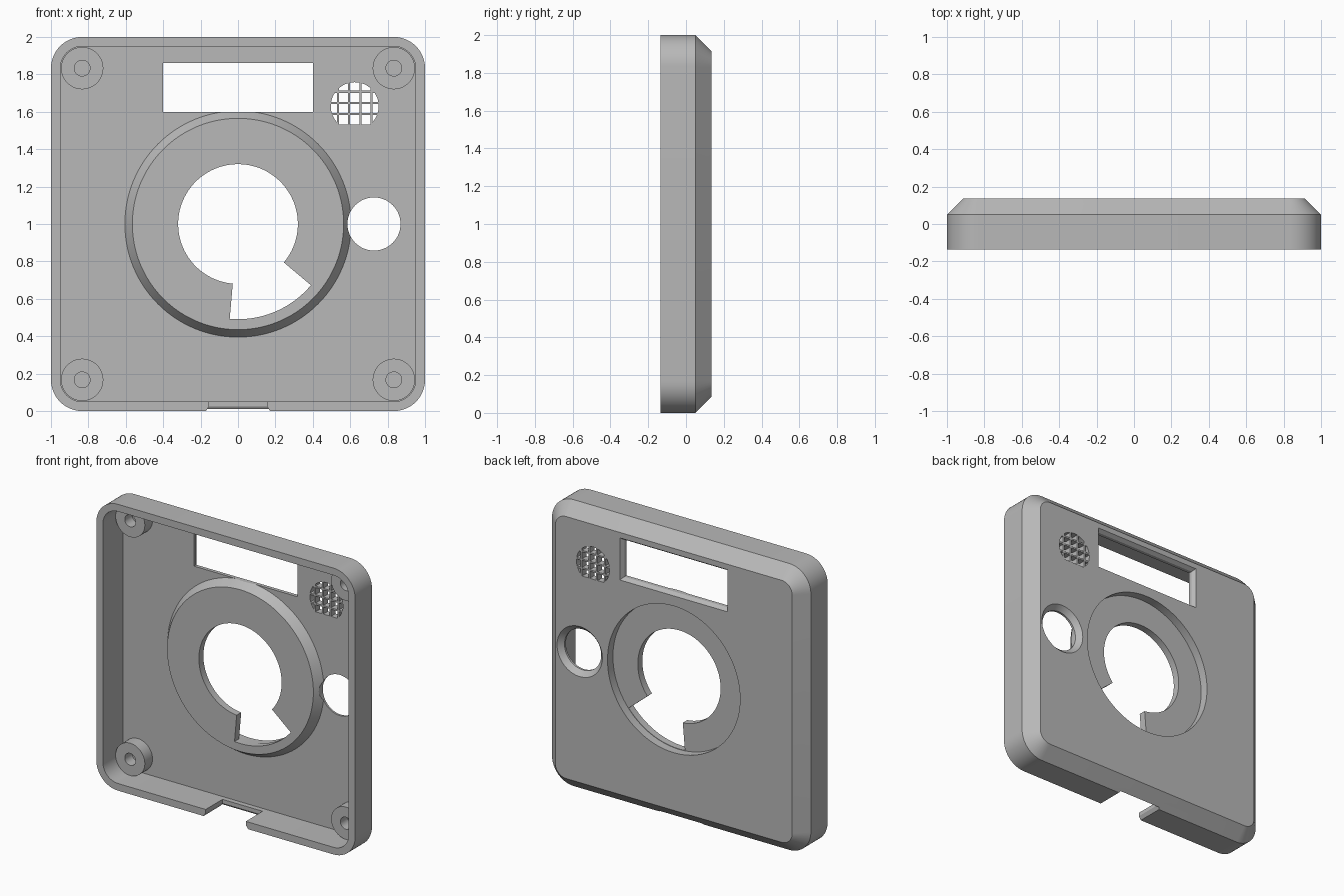
import bpy, bmesh
from math import cos, sin, radians

if "Cube" in bpy.data.objects:
    bpy.data.objects.remove(bpy.data.objects["Cube"], do_unlink=True)

grey = bpy.data.materials.new("plain_grey")
grey.use_nodes = True
grey.diffuse_color = (0.48, 0.48, 0.48, 1)
grey.node_tree.nodes["Principled BSDF"].inputs["Base Color"].default_value = (0.48, 0.48, 0.48, 1)

BACK, FLOOR, RIM = 0.135, 0.085, -0.135


def loft(name, loops):
    """Closed solid through a list of equally long 3D point loops."""
    bm = bmesh.new()
    rings = [[bm.verts.new(p) for p in loop] for loop in loops]
    n = len(rings[0])
    for a, b in zip(rings, rings[1:]):
        for i in range(n):
            j = (i + 1) % n
            bm.faces.new((a[i], a[j], b[j], b[i]))
    bm.faces.new(rings[0])
    bm.faces.new(rings[-1])
    bmesh.ops.recalc_face_normals(bm, faces=bm.faces)
    mesh = bpy.data.meshes.new(name)
    bm.to_mesh(mesh)
    bm.free()
    mesh.materials.append(grey)
    obj = bpy.data.objects.new(name, mesh)
    bpy.context.collection.objects.link(obj)
    return obj


def arc(cx, cz, r, start, end, n):
    angles = [radians(start + (end - start) * i / n) for i in range(n + 1)]
    return [(cx + r * cos(a), cz + r * sin(a)) for a in angles]


def at(outline, y):
    return [(x, y, z) for x, z in outline]


def rounded_square(inset, y):
    c, r = 0.833, 0.167 - inset
    pts = []
    for sx, sz, start in ((1, 1, 0), (-1, 1, 90), (-1, -1, 180), (1, -1, 270)):
        pts += arc(sx * c, 1 + sz * c, r, start, start + 90, 12)
    return at(pts, y)


def turned(name, cx, cz, profile, n=96):
    """Round part along y from (radius, y) pairs."""
    return loft(name, [at(arc(cx, cz, r, 0, 360, n)[:-1], y) for r, y in profile])


def rectangle(x0, x1, z0, z1, grow, y):
    return at([(x0 - grow, z0 - grow), (x1 + grow, z0 - grow),
               (x1 + grow, z1 + grow), (x0 - grow, z1 + grow)], y)


def combine(target, other, operation):
    mod = target.modifiers.new("combine", "BOOLEAN")
    mod.operation = operation
    mod.solver = "EXACT"
    mod.object = other
    bpy.ops.object.select_all(action="DESELECT")
    bpy.context.view_layer.objects.active = target
    target.select_set(True)
    bpy.ops.object.modifier_apply(modifier=mod.name)
    bpy.data.objects.remove(other, do_unlink=True)


# Tray with chamfered back and hollow front
body = loft("case_shell", [rounded_square(0, RIM), rounded_square(0, 0.05),
                           rounded_square(0.085, BACK)])
combine(body, loft("cavity", [rounded_square(0.05, -0.3), rounded_square(0.05, FLOOR)]), "DIFFERENCE")

# Raised cup around the central opening, recessed from the back
combine(body, turned("cup", 0, 1, [(0.565, 0.025), (0.605, FLOOR), (0.605, 0.1)], 128), "UNION")
combine(body, turned("cup_recess", 0, 1, [(0.512, 0.075), (0.512, 0.3)], 128), "DIFFERENCE")
opening = arc(0, 1, 0.32, -40, 265, 90)[::1]
opening = arc(0, 1, 0.509, -95, -40, 24) + opening
combine(body, loft("opening", [at(opening, -0.1), at(opening, 0.3)]), "DIFFERENCE")

# Corner screw bosses with blind holes
for sx in (-1, 1):
    for sz in (-1, 1):
        x, z = sx * 0.833, 1 + sz * 0.833
        combine(body, turned("boss", x, z, [(0.113, 0), (0.113, 0.095)], 48), "UNION")
        combine(body, turned("boss_hole", x, z, [(0.042, -0.1), (0.042, 0.08)], 32), "DIFFERENCE")

# Display window and round button hole, both flared on the back
window = (-0.4, 0.4, 1.6, 1.86)
combine(body, loft("window", [rectangle(*window, 0, -0.1), rectangle(*window, 0, 0.11),
                              rectangle(*window, 0.017, BACK),
                              rectangle(*window, 0.017, 0.2)]), "DIFFERENCE")
combine(body, turned("button_hole", 0.727, 1, [(0.142, -0.1), (0.142, 0.1), (0.175, BACK),
                                               (0.175, 0.2)], 64), "DIFFERENCE")

# Speaker grille: square cells clipped to a circle
for col in range(-2, 3):
    for row in range(-1, 3):
        x, z = 0.624 + col * 0.06, 1.617 + row * 0.06
        if abs(col) == 2 and row == 2:
            continue
        h = 0.0245
        cell = loft("grille_cell", [rectangle(x - h, x + h, z - h, z + h, 0, y) for y in (0, 0.2)])
        combine(cell, turned("grille_disc", 0.624, 1.63, [(0.128, -0.1), (0.128, 0.3)], 64), "INTERSECT")
        if len(cell.data.polygons):
            combine(body, cell, "DIFFERENCE")
        else:
            bpy.data.objects.remove(cell, do_unlink=True)

# Cable slot in the bottom wall, flared outwards
slot = []
for grow, z in ((0, 0.075), (0, 0.025), (0.0233, -0.01)):
    w, end = 0.155 + grow, 0.05 + grow
    slot.append([(-w, -0.3, z), (w, -0.3, z), (w, end, z), (-w, end, z)])
combine(body, loft("cable_slot", slot), "DIFFERENCE")

# Smooth rounded walls, crisp edges
bpy.ops.object.select_all(action="DESELECT")
bpy.context.view_layer.objects.active = body
body.select_set(True)
bpy.ops.object.shade_smooth_by_angle(angle=radians(25))
